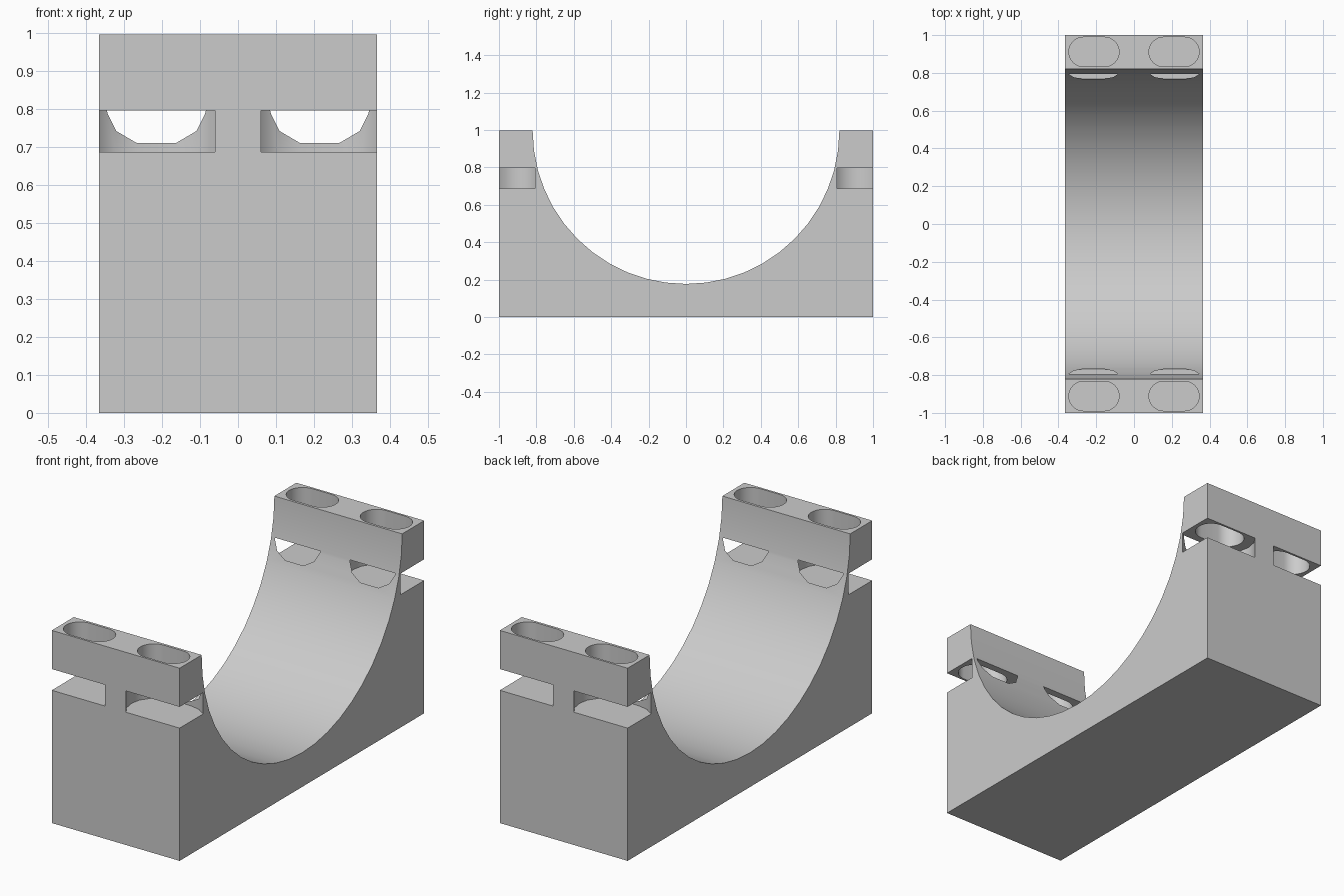
import bpy, bmesh, math

cube = bpy.data.objects.get("Cube")
if cube:
    bpy.data.objects.remove(cube, do_unlink=True)

HALF_X, TOP, BORE_R = 0.366, 0.997, 0.82

grey = bpy.data.materials.new("plain_grey")
grey.use_nodes = True
colour = (0.6, 0.6, 0.6, 1)
grey.diffuse_color = colour
grey.node_tree.nodes["Principled BSDF"].inputs["Base Color"].default_value = colour


def prism(name, outline, offset):
    """Extrude a closed 3D outline along an offset into a solid."""
    bm = bmesh.new()
    face = bm.faces.new([bm.verts.new(p) for p in outline])
    grown = bmesh.ops.extrude_face_region(bm, geom=[face])["geom"]
    bmesh.ops.translate(bm, vec=offset,
                        verts=[v for v in grown if isinstance(v, bmesh.types.BMVert)])
    bmesh.ops.recalc_face_normals(bm, faces=bm.faces)
    mesh = bpy.data.meshes.new(name)
    bm.to_mesh(mesh)
    bm.free()
    mesh.materials.append(grey)
    obj = bpy.data.objects.new(name, mesh)
    bpy.context.collection.objects.link(obj)
    return obj


def stadium(cx, cy, half, radius, steps, z):
    """Outline of a rounded slot lying along x."""
    pts = []
    for side in (1, -1):
        for i in range(steps + 1):
            a = math.pi * (i / steps - 0.5)
            pts.append((cx + side * (half + radius * math.cos(a)),
                        cy + side * radius * math.sin(a), z))
    return pts


def cut(target, cutter):
    mod = target.modifiers.new("cut", "BOOLEAN")
    mod.operation, mod.solver, mod.object = "DIFFERENCE", "EXACT", cutter
    bpy.context.view_layer.objects.active = target
    bpy.ops.object.modifier_apply(modifier=mod.name)
    bpy.data.objects.remove(cutter, do_unlink=True)


# Cradle block with a half-round saddle
steps = 24
arc = [(-HALF_X, BORE_R * math.cos(math.pi * i / steps),
        TOP - BORE_R * math.sin(math.pi * i / steps)) for i in range(steps + 1)]
block = prism("cradle_block",
              arc + [(-HALF_X, -1, TOP), (-HALF_X, -1, 0), (-HALF_X, 1, 0), (-HALF_X, 1, TOP)],
              (2 * HALF_X, 0, 0))

# Nut pockets through the sides, and bolt slots from the top down into them
for sx in (-1, 1):
    for sy in (-1, 1):
        cut(block, prism("nut_pocket", stadium(sx * 0.215, sy * 0.907, 0.052, 0.14, 8, 0.687),
                         (0, 0, 0.11)))
        cut(block, prism("bolt_slot", stadium(sx * 0.212, sy * 0.911, 0.055, 0.078, 16, 0.74),
                         (0, 0, 0.4)))

# Smooth curved walls, sharp edges elsewhere
bpy.ops.object.select_all(action="DESELECT")
block.select_set(True)
bpy.context.view_layer.objects.active = block
bpy.ops.object.shade_smooth_by_angle(angle=math.radians(30))
